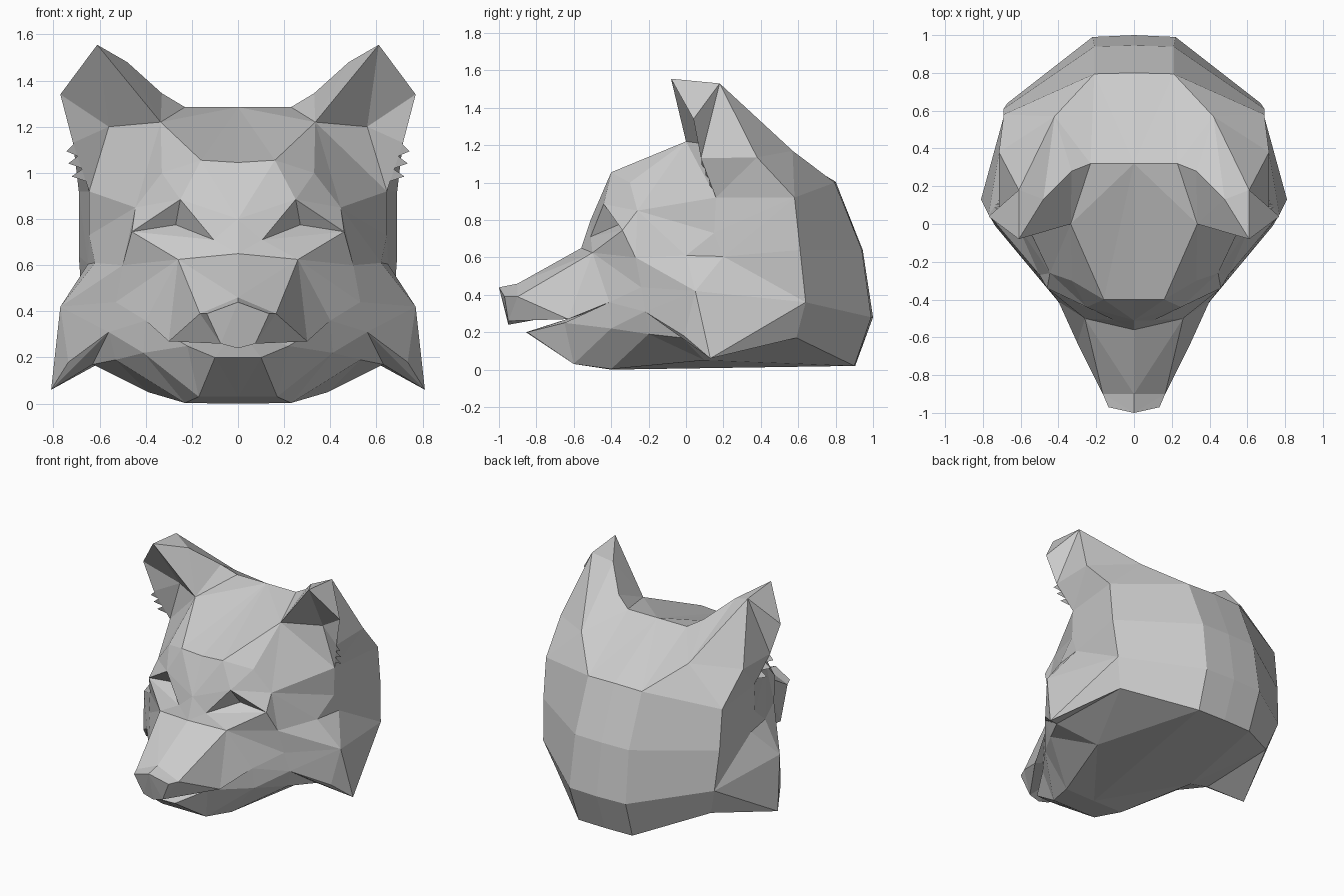
import bpy, bmesh
from mathutils import Vector

cube = bpy.data.objects.get("Cube")
if cube:
    bpy.data.objects.remove(cube, do_unlink=True)

fur = bpy.data.materials.new("plain_grey")
fur.use_nodes = True
GREY = (0.6, 0.6, 0.6, 1)
fur.diffuse_color = GREY
fur.node_tree.nodes["Principled BSDF"].inputs["Base Color"].default_value = GREY

# Landmarks of the model's left half, grouped by region
CROWN = dict(crest0=(0, .32, 1.285), crest=(.23, .32, 1.285), fore0=(0, -.4, 1.045), fore=(.16, -.4, 1.055),
             temple=(.335, 0, 1.22), brow=(.33, -.3, 1.0), brow_out=(.445, -.26, .85), nasal0=(0, -.51, .8))
EYE = dict(eye_top=(.25, -.44, .885), eye_in=(.105, -.51, .71), eye_out=(.46, -.34, .745), socket=(.27, -.36, .775))
EAR = dict(tip=(.61, -.08, 1.555), rim1=(.33, .28, 1.345), rim2=(.48, .13, 1.48), top=(.61, .18, 1.53),
           out1=(.77, .04, 1.34), out2=(.715, .08, 1.13), root=(.645, .16, .92), back=(.715, .38, 1.135),
           nape=(.42, .57, 1.17), bowl=(.56, .15, 1.2))
CHEEK = dict(side=(.645, .15, .73), ridge1=(.62, 0, .61), ridge2=(.65, .2, .605), puff=(.77, .05, .42),
             point=(.81, .13, .06), fold1=(.735, -.01, .18), fold2=(.56, -.22, .31), mid=(.5, -.27, .6),
             low=(.53, -.24, .44), hem1=(.41, -.4, .22), hem2=(.53, -.2, .19), hem3=(.63, -.02, .17))
MUZZLE = dict(bridge0=(0, -.56, .65), bridge=(.26, -.5, .625), nose0=(0, -.9, .46), nose=(.165, -.9, .39),
              nose_tip=(0, -1, .44), nose_side=(.135, -.97, .39), nose_low=(.075, -.95, .26),
              nose_low0=(0, -.95, .24), lip=(.3, -.63, .27), corner=(.4, -.41, .36), throat0=(0, -.45, .33))
JAW = dict(jaw0=(0, -.855, .2), jaw=(.1, -.85, .2), jaw_lip=(.22, -.65, .25), chin0=(0, -.6, .03),
           chin=(.17, -.6, .03), under0=(0, -.4, 0), under=(.23, -.4, .003), under_side=(.39, .1, .05))
P = {k: Vector(v) for d in (CROWN, EYE, EAR, CHEEK, MUZZLE, JAW) for k, v in d.items()}

# Back of the skull: three profiles, from the middle outwards
BACK = [[(0, .8, 1.005), (0, .945, .64), (0, 1, .28), (0, .905, .02)],
        [(.21, .795, 1.0), (.21, .94, .64), (.22, .99, .28), (.21, .9, .02)],
        [(.69, .58, .92), (.69, .61, .64), (.67, .64, .36), (.61, .59, .17)]]
for c, column in enumerate(BACK):
    for r, co in enumerate(column):
        P[f"b{c}{r}"] = Vector(co)


def part(name, inside, fans, extra=()):
    """Mirrored part made of triangle fans 'hub: rim points'; faces look away from the inside point."""
    bm = bmesh.new()
    polys = list(extra)
    for fan in fans:
        hub, rim = fan.split(":")
        rim = rim.split()
        polys += [[P[hub], P[a], P[b]] for a, b in zip(rim, rim[1:])]
    for poly in polys:
        face = bm.faces.new([bm.verts.new(co) for co in poly])
        face.normal_update()
        if face.normal.dot(face.calc_center_median() - Vector(inside)) < 0:
            face.normal_flip()
    bmesh.ops.remove_doubles(bm, verts=bm.verts[:], dist=0.0005)
    mesh = bpy.data.meshes.new(name)
    bm.to_mesh(mesh)
    bm.free()
    mesh.materials.append(fur)
    ob = bpy.data.objects.new(name, mesh)
    bpy.context.collection.objects.link(ob)
    mirror = ob.modifiers.new("Mirror", 'MIRROR')
    mirror.use_clip = True
    return ob


# Rounded back of the skull
quads = [[P[f"b{c}{r}"], P[f"b{c}{r+1}"], P[f"b{c+1}{r+1}"], P[f"b{c+1}{r}"]]
         for c in range(2) for r in range(3)]
part("skull_back", (0, .2, .5), ["nape: crest b10 b20", "crest0: crest b10 b00"], quads)

# Forehead, brow and the area around the eyes
part("forehead", (0, .1, .6), [
    "crest0: fore0 fore temple crest", "temple: fore brow brow_out root",
    "fore: fore0 nasal0 eye_top brow", "eye_top: brow brow_out eye_out",
    "nasal0: eye_top eye_in bridge0", "eye_in: bridge0 bridge eye_out", "bridge: eye_out mid"])

# Recessed eye sockets
part("eye_sockets", (.27, -.2, .77), ["socket: eye_top eye_in eye_out eye_top"])

# Sides of the head below the ears
part("head_sides", (0, .1, .6), [
    "brow_out: root side ridge1 mid eye_out", "side: root b20 ridge2 ridge1",
    "b20: root back nape", "ridge2: b20 b21 b22"])

# Ears: outer shell, then the hollow front
part("ear_shells", (.5, .12, 1.2), [
    "nape: crest rim1 rim2 top", "top: rim2 tip out1 out2 back nape", "root: out2 back"])
part("ear_fronts", (.45, .6, 1.2), [
    "temple: crest rim1 rim2 tip", "bowl: temple tip out1 out2 root temple"])

# Small fur spikes along the outer ear edge
spikes = []
for t, reach in ((.85, .04), (.6, .05), (.33, .055)):
    a, b = (P["root"].lerp(P["out2"], t + d) for d in (-.12, .12))
    spikes.append([a, b, a.lerp(b, .4) + Vector((reach, -.01, 0))])
part("ear_tufts", (.6, .6, 1), [], spikes)

# Flared cheek fur
part("cheeks", (.2, .25, .4), [
    "puff: low mid ridge1 ridge2 b22 point fold1 fold2 low", "point: fold1 fold2 hem3 b23 b22",
    "fold2: hem3 hem2 hem1 corner low"])

# Muzzle with nose, and the roof of the mouth
part("muzzle", (0, -.5, .4), [
    "bridge: bridge0 nose0 nose lip corner low mid",
    "nose: nose0 nose_tip nose_side nose_low lip", "nose_tip: nose_side nose_low nose_low0"])
part("mouth_roof", (0, -.6, .6), ["throat0: nose_low0 nose_low lip corner"])

# Lower jaw and underside of the head
part("mouth_floor", (0, -.5, 0), ["throat0: corner jaw_lip jaw jaw0"])
part("lower_jaw", (0, -.1, .3), [
    "chin: jaw jaw_lip hem1 under", "jaw_lip: corner hem1", "chin0: jaw0 jaw chin under under0",
    "under: hem1 hem2 under_side", "under_side: hem2 hem3 b23 b13",
    "under0: under under_side b13 b03"])
